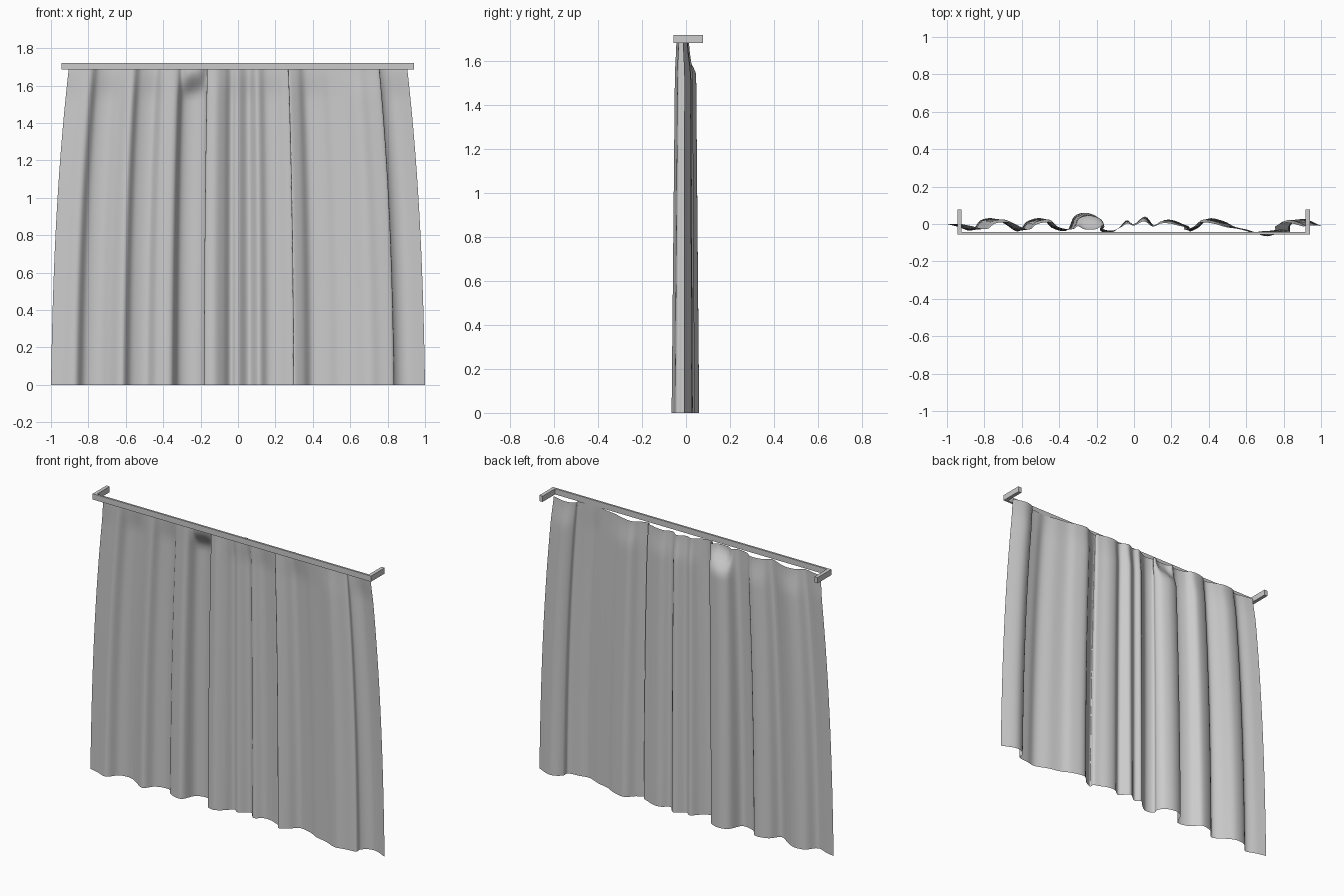
import bpy, bmesh, math

cube = bpy.data.objects.get("Cube")
if cube:
    bpy.data.objects.remove(cube, do_unlink=True)


def material(name, value):
    mat = bpy.data.materials.new(name)
    mat.use_nodes = True
    color = (value, value, value, 1)
    mat.diffuse_color = color
    mat.node_tree.nodes["Principled BSDF"].inputs["Base Color"].default_value = color
    return mat


grey = material("light_grey", 0.6)


def add_object(name, bm):
    mesh = bpy.data.meshes.new(name)
    bm.to_mesh(mesh)
    bm.free()
    mesh.materials.append(grey)
    obj = bpy.data.objects.new(name, mesh)
    bpy.context.collection.objects.link(obj)
    return obj


def box(name, low, high):
    bm = bmesh.new()
    bmesh.ops.create_cube(bm, size=1)
    for v in bm.verts:
        v.co = [a + (c + 0.5) * (b - a) for a, b, c in zip(low, high, v.co)]
    return add_object(name, bm)


def smooth(a, b, t):
    t = min(1, max(0, (t - a) / (b - a)))
    return t * t * (3 - 2 * t)


# Pleat outline along the hem, as x, y pairs
pleats = [
    (-1, 0), (-.94, -.015), (-.87, -.035), (-.82, .02), (-.75, .03), (-.69, 0),
    (-.62, -.04), (-.57, .015), (-.49, .03), (-.44, -.02), (-.36, -.035),
    (-.32, .04), (-.26, .06), (-.2, .04), (-.175, 0), (-.18, -.035), (-.13, -.05),
    (-.08, -.02), (-.04, .02), (0, 0), (.06, .04), (.11, -.01), (.16, .02),
    (.21, .02), (.26, 0), (.295, -.015), (.3, -.04), (.35, -.015), (.4, .03),
    (.48, .015), (.54, -.015), (.62, -.035), (.7, -.065), (.76, -.055),
    (.83, -.045), (.835, -.01), (.87, .02), (.92, .025), (1, -.01)]


def spline(points, steps):
    """Smooth path passing through the points."""
    out = []
    for i in range(len(points) - 1):
        p = [points[min(max(i + k, 0), len(points) - 1)] for k in (-1, 0, 1, 2)]
        for s in range(steps):
            t = s / steps
            out.append([
                (2 * b + (c - a) * t + (2 * a - 5 * b + 4 * c - d) * t ** 2
                 + (3 * b - a - 3 * c + d) * t ** 3) / 2
                for a, b, c, d in zip(*p)])
    return out + [points[-1]]


# Curtain cloth: pleats swept upward, narrowing and flattening toward the rail
outline = spline(pleats, 5)
top, rows = 1.69, 40
bm = bmesh.new()
grid = []
for r in range(rows + 1):
    h = r / rows
    h = 1 - (1 - h) ** 1.3
    width = 1 - 0.03 * h - 0.065 * h ** 2.5
    depth = 1 - 0.25 * h - 0.2 * smooth(0.9, 1, h)
    line = []
    for x, y in outline:
        yy = y * depth - 0.008 * smooth(0.9, 1, h)
        # The deep pleat closes into a sagging pocket under the rail
        near = math.exp(-((x + 0.26) / 0.075) ** 4)
        edge = 0.95 + 0.12 * (x + 0.26)
        pocket = near * smooth(edge - 0.035, edge + 0.045, h)
        yy += (-0.03 - yy) * pocket
        line.append(bm.verts.new((x * width, yy, h * top)))
    grid.append(line)
for a, b in zip(grid, grid[1:]):
    for i in range(len(a) - 1):
        bm.faces.new((a[i], a[i + 1], b[i + 1], b[i]))
curtain = add_object("curtain", bm)
bpy.context.view_layer.objects.active = curtain
curtain.select_set(True)
bpy.ops.object.shade_smooth_by_angle(angle=math.radians(60))

# Rail with a return bracket at each end
box("rail", (-.945, -.056, 1.685), (.94, -.044, 1.72))
box("right_bracket", (-.945, -.044, 1.685), (-.923, .077, 1.72))
box("left_bracket", (.918, -.044, 1.685), (.94, .077, 1.72))
